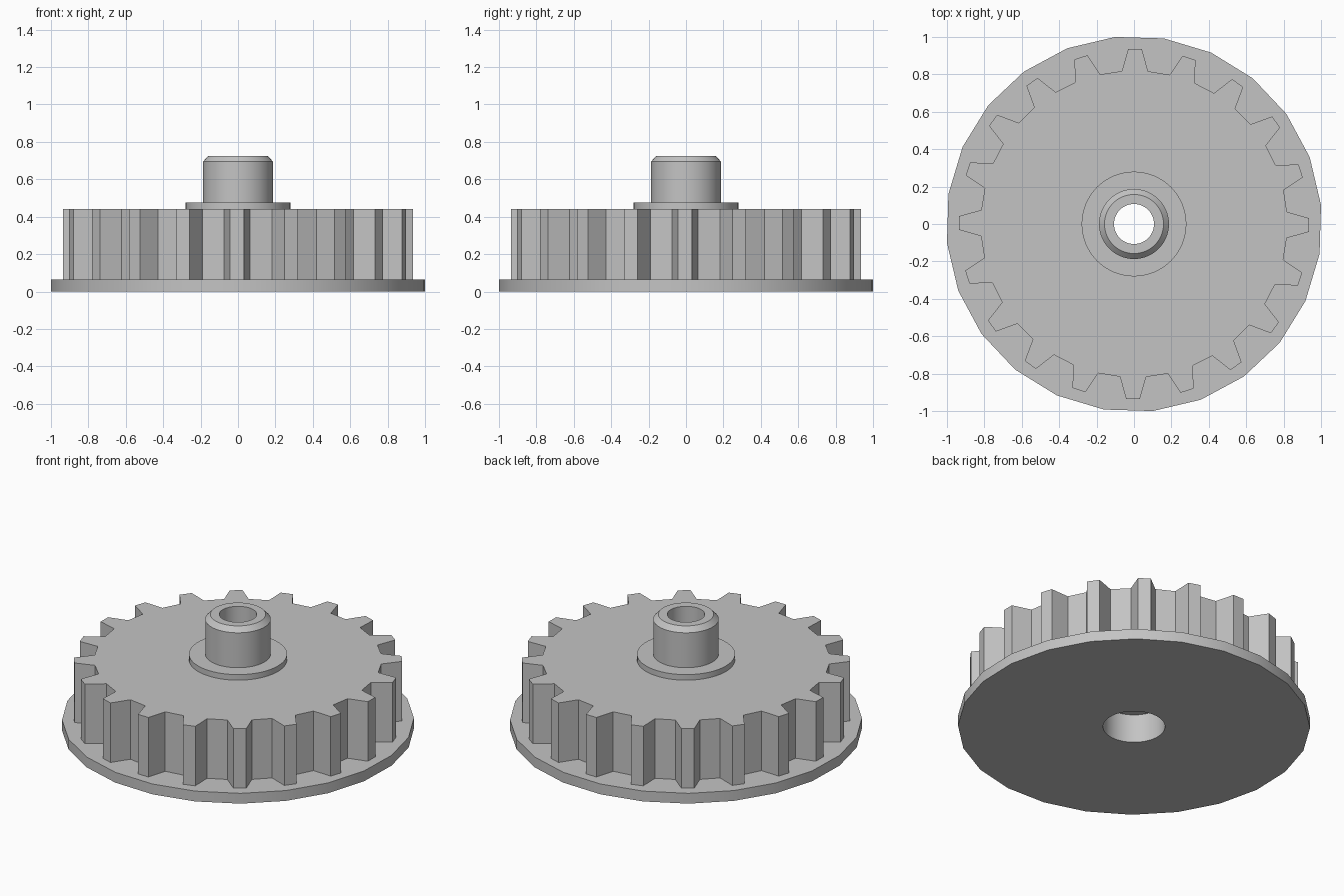
import bpy
import bmesh
from math import radians, sin, cos, tau
from mathutils import Matrix

cube = bpy.data.objects.get("Cube")
if cube:
    bpy.data.objects.remove(cube, do_unlink=True)

GREY = (0.55, 0.55, 0.55, 1.0)
grey = bpy.data.materials.new("light grey")
grey.use_nodes = True
grey.diffuse_color = GREY
grey.node_tree.nodes["Principled BSDF"].inputs["Base Color"].default_value = GREY

BORE = 0.177      # wide bore in the underside
SEGMENTS = 64


def polar(radius, angle):
    return radius * cos(angle), radius * sin(angle)


def circle(radius, sides, phase=0.0):
    return [polar(radius, phase + tau * i / sides) for i in range(sides)]


def finish(name, bm):
    """Turn a bmesh into a shaded object."""
    bmesh.ops.recalc_face_normals(bm, faces=bm.faces)
    mesh = bpy.data.meshes.new(name)
    bm.to_mesh(mesh)
    bm.free()
    mesh.materials.append(grey)
    mesh.shade_smooth()
    mesh.set_sharp_from_angle(angle=radians(30))
    obj = bpy.data.objects.new(name, mesh)
    bpy.context.collection.objects.link(obj)
    return obj


def add_loop(bm, points, z):
    verts = [bm.verts.new((x, y, z)) for x, y in points]
    return verts, [bm.edges.new((a, b)) for a, b in zip(verts, verts[1:] + verts[:1])]


def plate(name, outline, z0, z1):
    """Flat plate with the given outline and a round bore."""
    bm = bmesh.new()
    loops = (outline, circle(BORE, SEGMENTS))
    rims = []
    for z in (z0, z1):
        made = [add_loop(bm, pts, z) for pts in loops]
        edges = [e for _, es in made for e in es]
        bmesh.ops.triangle_fill(bm, edges=edges, use_beauty=True,
                                normal=(0, 0, 1))
        rims.append([verts for verts, _ in made])
    for low, high in zip(*rims):
        for i in range(len(low)):
            bm.faces.new((low[i - 1], low[i], high[i], high[i - 1]))
    return finish(name, bm)


def lathe(name, profile):
    """Closed profile of (radius, height) turned around z."""
    bm = bmesh.new()
    rings = [[bm.verts.new((x, y, z)) for x, y in circle(r, SEGMENTS)]
             for r, z in profile]
    for k, ring in enumerate(rings):
        below = rings[k - 1]
        for i in range(SEGMENTS):
            bm.faces.new((below[i - 1], below[i], ring[i], ring[i - 1]))
    return finish(name, bm)


# Base flange, a 24-sided disc
plate("base_disc", circle(1.005, 24, radians(5.8)), 0.0, 0.065)

# Toothed wheel
TEETH = 20
tooth = [(0.82, -0.0855), (0.936, -0.039), (0.936, 0.039), (0.82, 0.0855)]
gear_outline = []
for i in range(TEETH):
    centre = tau * i / TEETH - radians(0.35)
    gear_outline += [polar(r, centre + offset) for r, offset in tooth]
plate("toothed_wheel", gear_outline, 0.065, 0.44)

# Hub: collar, chamfered shaft, narrow through hole and step inside the bore
lathe("hub", [
    (BORE, 0.18), (0.107, 0.18), (0.107, 0.725), (0.158, 0.725),
    (0.187, 0.695), (0.187, 0.475), (0.28, 0.475), (0.28, 0.44), (BORE, 0.44),
])
